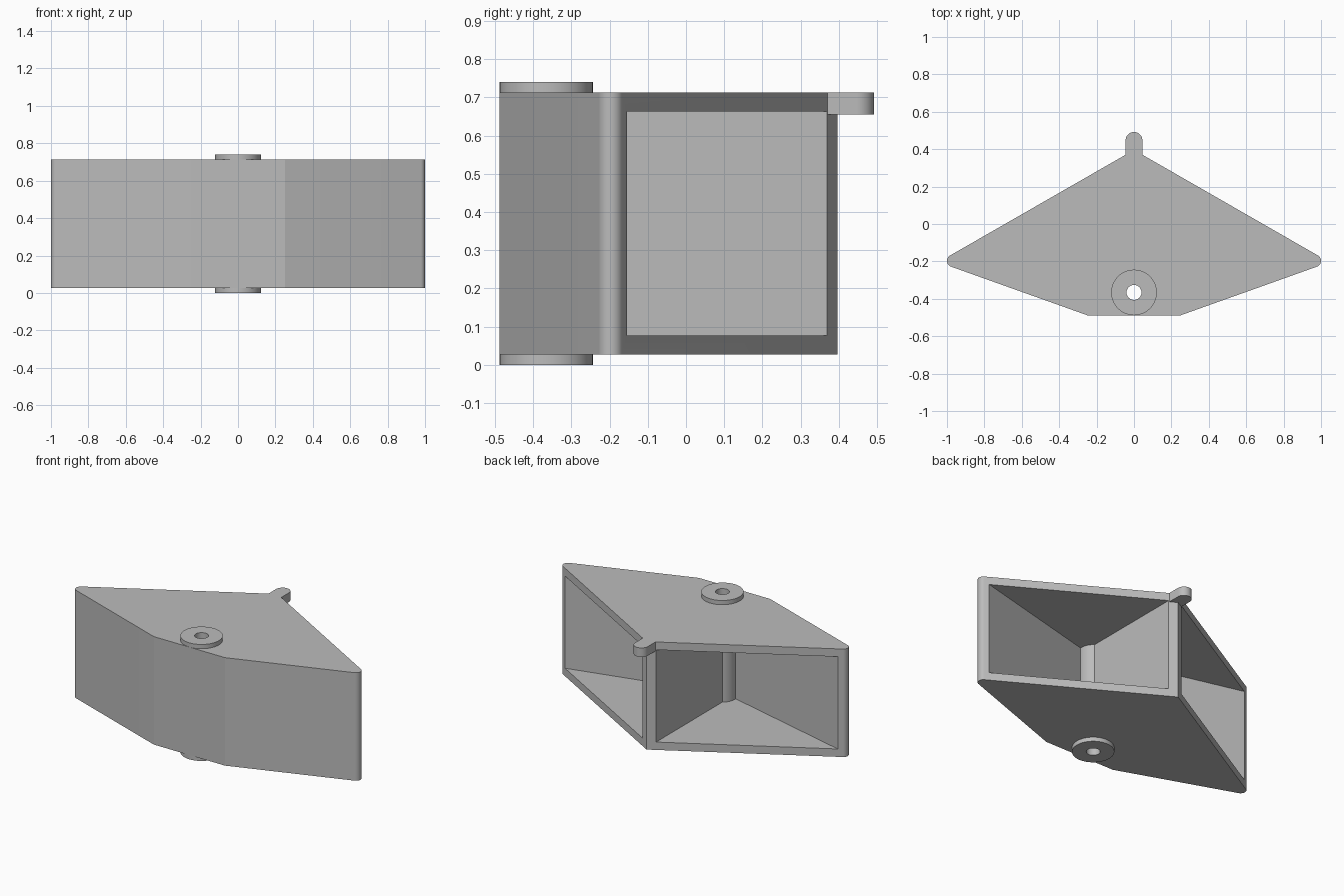
import bpy, bmesh
from math import sin, cos, radians, acos, degrees

cube = bpy.data.objects.get("Cube")
if cube:
    bpy.data.objects.remove(cube, do_unlink=True)

BOTTOM, TOP = 0.027, 0.713      # housing height range
HEIGHT = 0.74                   # total height over both bosses
WALL = 0.05                     # floor and roof thickness
HUB_Y = -0.366                  # pivot position

grey = bpy.data.materials.new("plain grey")
grey.use_nodes = True
grey.diffuse_color = (0.5, 0.5, 0.5, 1)
grey.node_tree.nodes["Principled BSDF"].inputs["Base Color"].default_value = (0.5, 0.5, 0.5, 1)


def arc(cx, cy, r, start, end, steps):
    angles = [radians(start + (end - start) * i / steps) for i in range(steps + 1)]
    return [(cx + r * cos(a), cy + r * sin(a)) for a in angles]


def circle(r):
    return arc(0, HUB_Y, r, 0, 360, 48)[:-1]


def mirrored(points):
    return [(-x, y) for x, y in reversed(points)]


def prism(name, outline, z0, z1):
    """Extrude a plan outline between two heights."""
    bm = bmesh.new()
    face = bm.faces.new([bm.verts.new((x, y, z0)) for x, y in outline])
    raised = bmesh.ops.extrude_face_region(bm, geom=[face])["geom"]
    verts = [v for v in raised if isinstance(v, bmesh.types.BMVert)]
    bmesh.ops.translate(bm, verts=verts, vec=(0, 0, z1 - z0))
    bmesh.ops.recalc_face_normals(bm, faces=bm.faces)
    mesh = bpy.data.meshes.new(name)
    bm.to_mesh(mesh)
    bm.free()
    mesh.materials.append(grey)
    obj = bpy.data.objects.new(name, mesh)
    bpy.context.collection.objects.link(obj)
    return obj


def cut(obj, cutters):
    """Subtract the cutters and keep the result as plain geometry."""
    for cutter in cutters:
        mod = obj.modifiers.new("cut", 'BOOLEAN')
        mod.operation = 'DIFFERENCE'
        mod.solver = 'EXACT'
        mod.object = cutter
    bpy.context.view_layer.update()
    graph = bpy.context.evaluated_depsgraph_get()
    mesh = bpy.data.meshes.new_from_object(obj.evaluated_get(graph))
    obj.modifiers.clear()
    obj.data = mesh


# Housing: kite outline with rounded side tips and a flat front
right_half = [(0.25, -0.488)] + arc(0.967, -0.197, 0.033, -70, 60, 16)
housing = prism("housing", right_half + [(0, 0.396)] + mirrored(right_half), BOTTOM, TOP)

# Pockets: open at the back, leaving a centre divider and a round pivot column
DIVIDER, COLUMN = 0.048, 0.085
pocket = [(1.055, -0.13), (DIVIDER, 0.55)]
pocket += arc(0, HUB_Y, COLUMN, degrees(acos(DIVIDER / COLUMN)), -7.5, 10)
pockets = [prism("pocket_cutter", p, BOTTOM + WALL, TOP - WALL)
           for p in (pocket, mirrored(pocket))]

# Pivot bore through everything
bore = prism("bore_cutter", circle(0.04), -0.1, HEIGHT + 0.1)

# Raised bosses above and below
lower_boss = prism("lower_boss", circle(0.122), 0, BOTTOM)
upper_boss = prism("upper_boss", circle(0.122), TOP, HEIGHT)

# Rounded tab at the rear point
tab = prism("rear_tab", [(-0.045, 0.37), (0, 0.396), (0.045, 0.37)]
            + arc(0, 0.447, 0.045, 0, 180, 20), 0.655, TOP)

cut(housing, pockets + [bore])
cut(lower_boss, [bore])
cut(upper_boss, [bore])
for cutter in pockets + [bore]:
    bpy.data.objects.remove(cutter, do_unlink=True)

# Smooth the rounded surfaces, keep the corners crisp
bpy.ops.object.select_all(action='DESELECT')
for obj in (housing, lower_boss, upper_boss, tab):
    obj.select_set(True)
bpy.context.view_layer.objects.active = housing
bpy.ops.object.shade_smooth_by_angle(angle=radians(15))
